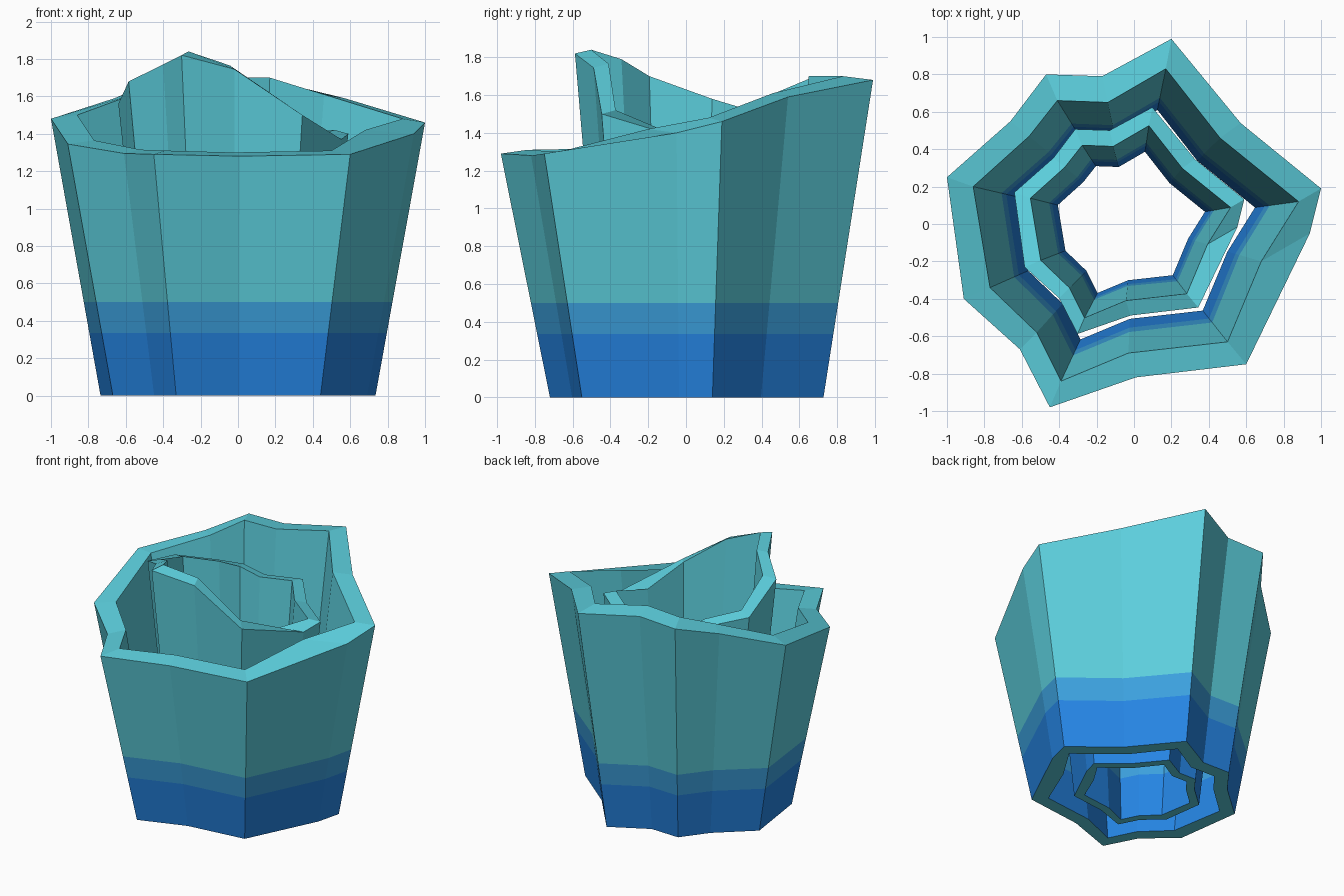
import bpy, bmesh
from mathutils import Vector

if "Cube" in bpy.data.objects:
    bpy.data.objects.remove(bpy.data.objects["Cube"])


def material(name, rgb):
    lin = [c / 12.92 if c <= 0.04045 else ((c + 0.055) / 1.055) ** 2.4 for c in rgb]
    m = bpy.data.materials.new(name)
    m.diffuse_color = (*lin, 1)
    m.use_nodes = True
    m.node_tree.nodes["Principled BSDF"].inputs["Base Color"].default_value = m.diffuse_color
    return m


MATS = [material("teal", (0.36, 0.81, 0.865)),
        material("mid_blue", (0.235, 0.63, 0.87)),
        material("deep_blue", (0.145, 0.52, 0.89))]

# Star-shaped section at the rim: outside x, y and inside x, y, going clockwise
SECTION = [
    (1.00, 0.19, 0.88, 0.12), (0.94, -0.05, 0.68, -0.20),
    (0.60, -0.75, 0.50, -0.63), (0.01, -0.82, -0.03, -0.69),
    (-0.45, -0.98, -0.39, -0.84), (-0.61, -0.67, -0.52, -0.58),
    (-0.91, -0.40, -0.77, -0.34), (-1.00, 0.25, -0.86, 0.20),
    (-0.66, 0.55, -0.56, 0.47), (-0.47, 0.80, -0.41, 0.66),
    (-0.17, 0.79, -0.14, 0.65), (0.20, 0.99, 0.17, 0.83),
    (0.57, 0.54, 0.46, 0.46)]
# Rim heights for each section point
OUTER_RIM = [1.46, 1.40, 1.29, 1.28, 1.29, 1.295, 1.345, 1.48, 1.59, 1.67, 1.68, 1.68, 1.59]
INNER_RIM = [1.40, 1.37, 1.50, 1.745, 1.82, 1.77, 1.68, 1.56, 1.51, 1.45, 1.42, 1.40, 1.39]


def shell(name, scale, offset, rim):
    """Tapered hollow tube with an uneven rim, coloured in height bands."""
    bm = bmesh.new()
    off = Vector(offset)

    def loop(k, taper, z):
        pts = [(Vector(p[k:k + 2]) * scale + off) * taper for p in SECTION]
        return [bm.verts.new((p.x, p.y, h)) for p, h in zip(pts, z)]

    n = len(SECTION)
    lift = 0.02
    loops = [loop(0, 0.735, [0] * n), loop(0, 1, rim),
             loop(2, 1, [h + lift for h in rim]), loop(2, 0.735, [0] * n)]
    for a, b in zip(loops, loops[1:] + loops[:1]):
        for i in range(n):
            j = (i + 1) % n
            bm.faces.new((a[i], a[j], b[j], b[i]))
    # Cut the walls where the colour changes
    for z in (0.335, 0.5):
        bmesh.ops.bisect_plane(bm, geom=bm.verts[:] + bm.edges[:] + bm.faces[:],
                               plane_co=(0, 0, z), plane_no=(0, 0, 1))
    bmesh.ops.recalc_face_normals(bm, faces=bm.faces)
    for f in bm.faces:
        z = f.calc_center_median().z
        if z < 0.001 or z > 0.5:
            f.material_index = 0
        else:
            f.material_index = 2 if z < 0.335 else 1
    me = bpy.data.meshes.new(name)
    bm.to_mesh(me)
    bm.free()
    for m in MATS:
        me.materials.append(m)
    bpy.context.collection.objects.link(bpy.data.objects.new(name, me))


shell("outer_shell", 1.0, (0, 0), OUTER_RIM)
shell("inner_shell", 0.615, (-0.025, 0.015), INNER_RIM)
